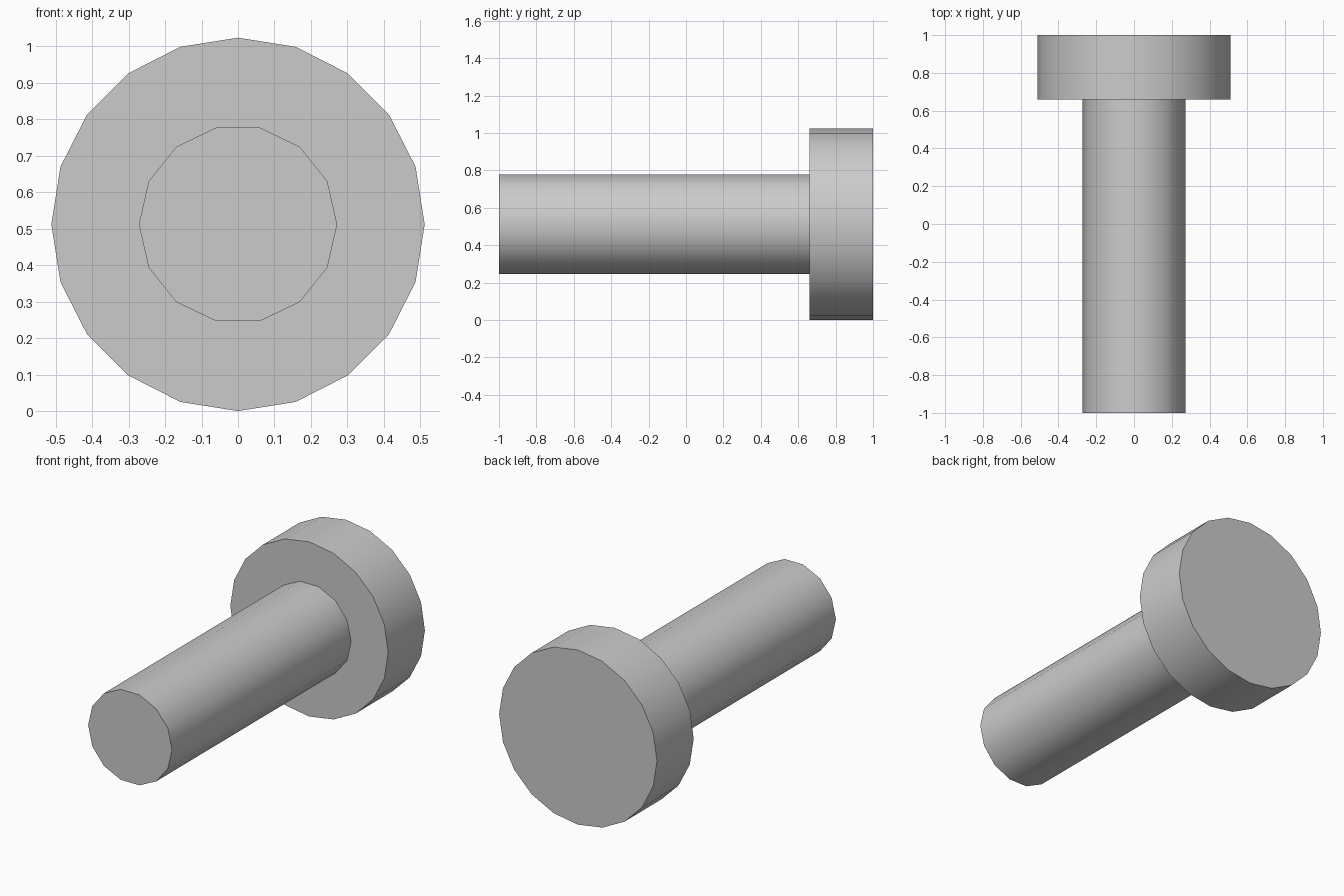
import bpy
import bmesh
from math import cos, sin, tau, radians
from mathutils import Vector

cube = bpy.data.objects.get("Cube")
if cube:
    bpy.data.objects.remove(cube, do_unlink=True)

HEAD_RADIUS = 0.512
SHAFT_RADIUS = 0.272
HEAD_FRONT = 0.66

# Plain grey metal
grey = bpy.data.materials.new("grey_metal")
grey.use_nodes = True
colour = (0.6, 0.6, 0.6, 1)
grey.diffuse_color = colour
grey.node_tree.nodes["Principled BSDF"].inputs["Base Color"].default_value = colour


def cylinder_along_y(name, sides, radius, y_front, y_back):
    """Closed cylinder on the shared axis, with a corner pointing to +x."""
    bm = bmesh.new()
    angles = [tau * i / sides for i in range(sides)]
    ring = [bm.verts.new((radius * cos(a), y_front, HEAD_RADIUS + radius * sin(a)))
            for a in angles]
    cap = bm.faces.new(ring)
    extruded = bmesh.ops.extrude_face_region(bm, geom=[cap], use_keep_orig=True)
    verts = [v for v in extruded["geom"] if isinstance(v, bmesh.types.BMVert)]
    bmesh.ops.translate(bm, verts=verts, vec=Vector((0, y_back - y_front, 0)))
    bmesh.ops.recalc_face_normals(bm, faces=bm.faces)
    mesh = bpy.data.meshes.new(name)
    bm.to_mesh(mesh)
    bm.free()
    mesh.materials.append(grey)
    obj = bpy.data.objects.new(name, mesh)
    bpy.context.collection.objects.link(obj)

    # Smooth round sides, crisp rims
    bpy.ops.object.select_all(action="DESELECT")
    obj.select_set(True)
    bpy.context.view_layer.objects.active = obj
    bpy.ops.object.shade_smooth_by_angle(angle=radians(30))
    return obj


# Wide disc head at the back, long shaft running forward from it
cylinder_along_y("head", 20, HEAD_RADIUS, HEAD_FRONT, 1)
cylinder_along_y("shaft", 14, SHAFT_RADIUS, -1, HEAD_FRONT + 0.01)
